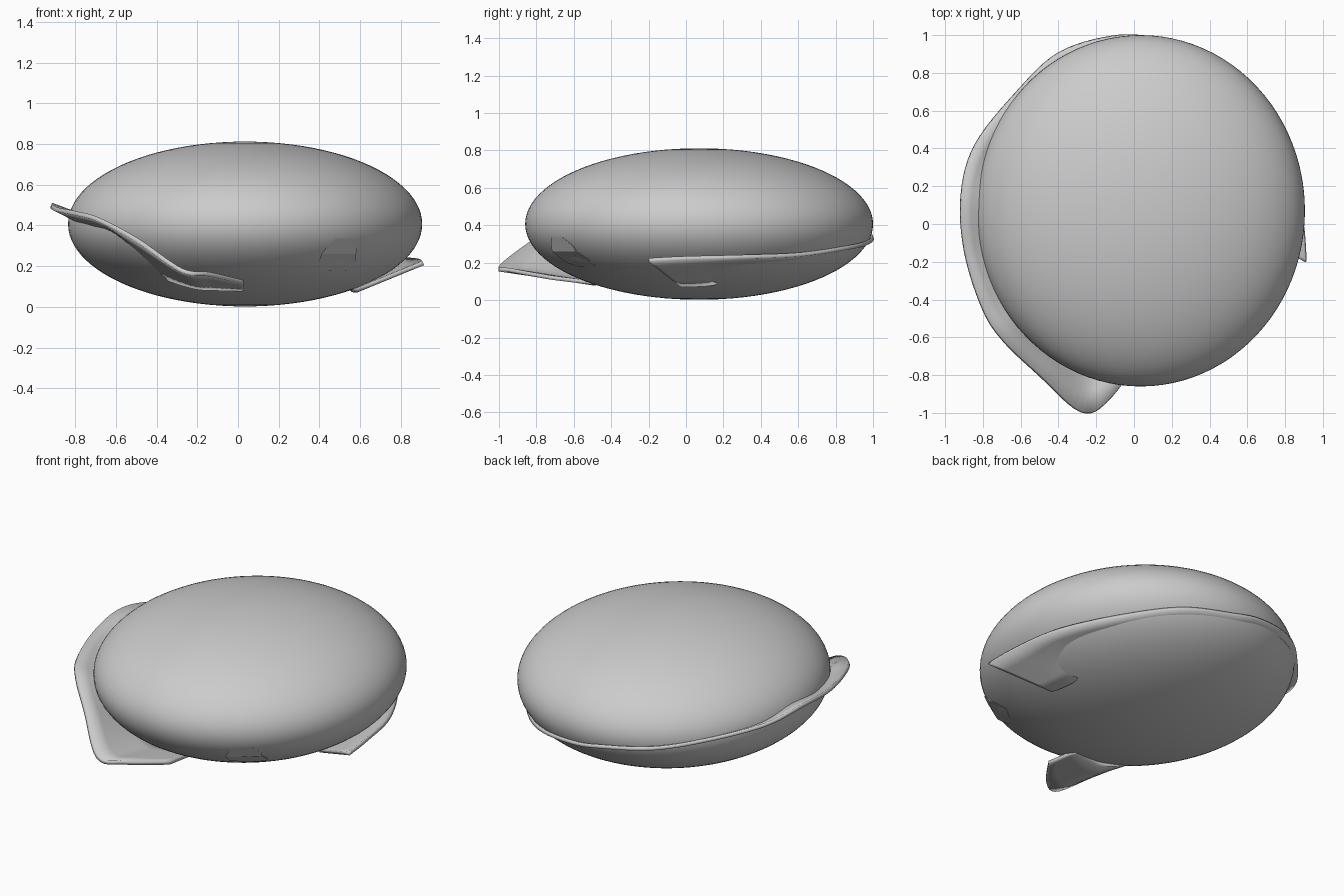
import bpy, bmesh, math
from mathutils import Vector

if "Cube" in bpy.data.objects:
    bpy.data.objects.remove(bpy.data.objects["Cube"])

C = Vector((0.035, 0.07, 0.407))
R = Vector((0.87, 0.93, 0.405))


def new_object(name, bm):
    bmesh.ops.recalc_face_normals(bm, faces=bm.faces[:])
    me = bpy.data.meshes.new(name)
    bm.to_mesh(me)
    bm.free()
    ob = bpy.data.objects.new(name, me)
    bpy.context.collection.objects.link(ob)
    return ob


def smooth(ob, deg):
    bpy.ops.object.select_all(action='DESELECT')
    ob.select_set(True)
    bpy.context.view_layer.objects.active = ob
    bpy.ops.object.shade_smooth_by_angle(angle=math.radians(deg))


def spline(p, i, t):
    a, b, c, d = (p[min(max(k, 0), len(p) - 1)] for k in (i - 1, i, i + 1, i + 2))
    return 0.5 * (2 * b + (c - a) * t + (2 * a - 5 * b + 4 * c - d) * t * t
                  + (3 * b - a - 3 * c + d) * t ** 3)


# flattened ball body
bm = bmesh.new()
bmesh.ops.create_uvsphere(bm, u_segments=96, v_segments=48, radius=1)
for v in bm.verts:
    v.co = Vector((v.co.x * R.x, v.co.y * R.y, v.co.z * R.z)) + C
smooth(new_object("body", bm), 60)

# wavy flared brim: (outer edge, inner edge hidden in the body), right -> back -> left -> front
stations = [
    ((.91, -.20, .215), (.58, -.03, .080)),
    ((.895, .0, .225), (.55, .15, .09)),
    ((.84, .30, .232), (.60, .25, .15)),
    ((.67, .62, .245), (.50, .50, .18)),
    ((.40, .885, .285), (.30, .70, .22)),
    ((.10, .985, .315), (.05, .80, .25)),
    ((-.12, .993, .35), (-.10, .80, .28)),
    ((-.40, .905, .38), (-.30, .70, .30)),
    ((-.62, .70, .41), (-.50, .50, .33)),
    ((-.84, .42, .46), (-.65, .30, .36)),
    ((-.915, .15, .50), (-.70, .10, .42)),
    ((-.895, -.15, .48), (-.70, -.10, .38)),
    ((-.80, -.45, .46), (-.60, -.30, .34)),
    ((-.69, -.62, .43), (-.50, -.40, .30)),
    ((-.50, -.80, .33), (-.38, -.45, .16)),
    ((-.28, -.995, .18), (-.22, -.50, .10)),
    ((-.14, -.94, .16), (-.10, -.50, .09)),
    ((.03, -.72, .12), (.03, -.48, .09)),
]
outer = [Vector(s[0]) for s in stations]
inner = [Vector(s[1]) for s in stations]
bm = bmesh.new()
STEPS, ACROSS = 6, 4
rows = []
for k in range((len(stations) - 1) * STEPS + 1):
    i = min(k // STEPS, len(stations) - 2)
    t = k / STEPS - i
    a, b = spline(outer, i, t), spline(inner, i, t)
    rows.append([bm.verts.new(a.lerp(b, j / ACROSS)) for j in range(ACROSS + 1)])
for r, s in zip(rows, rows[1:]):
    for j in range(ACROSS):
        bm.faces.new((r[j], s[j], s[j + 1], r[j + 1]))
brim = new_object("brim", bm)
mod = brim.modifiers.new("thickness", 'SOLIDIFY')
mod.thickness = 0.022
mod.offset = 0
smooth(brim, 40)

# small creased nub on the front right


def on_body(x, z, out):
    d = 1 - ((x - C.x) / R.x) ** 2 - ((z - C.z) / R.z) ** 2
    return Vector((x, C.y - R.y * math.sqrt(d) - out, z))


upper = [(.41, .26), (.44, .30), (.48, .335), (.56, .335), (.585, .29), (.58, .26)]
lower = [(.58, .26), (.575, .22), (.54, .18), (.45, .177), (.39, .20), (.41, .26)]
bm = bmesh.new()
ridge = [bm.verts.new(on_body(.41 + .17 * k / 4, .26, .018)) for k in range(5)]
base = bm.verts.new((.46, -.52, .27))
for half, line in ((upper, ridge[::-1]), (lower, ridge)):
    rim = [bm.verts.new(on_body(x, z, .006)) for x, z in half[1:-1]]
    loop = line[-1:] + rim + line[:1]
    bm.faces.new(line + rim[::1])
    for a, b in zip(loop, loop[1:]):
        bm.faces.new((a, b, base))
nub = new_object("nub", bm)
smooth(nub, 15)
